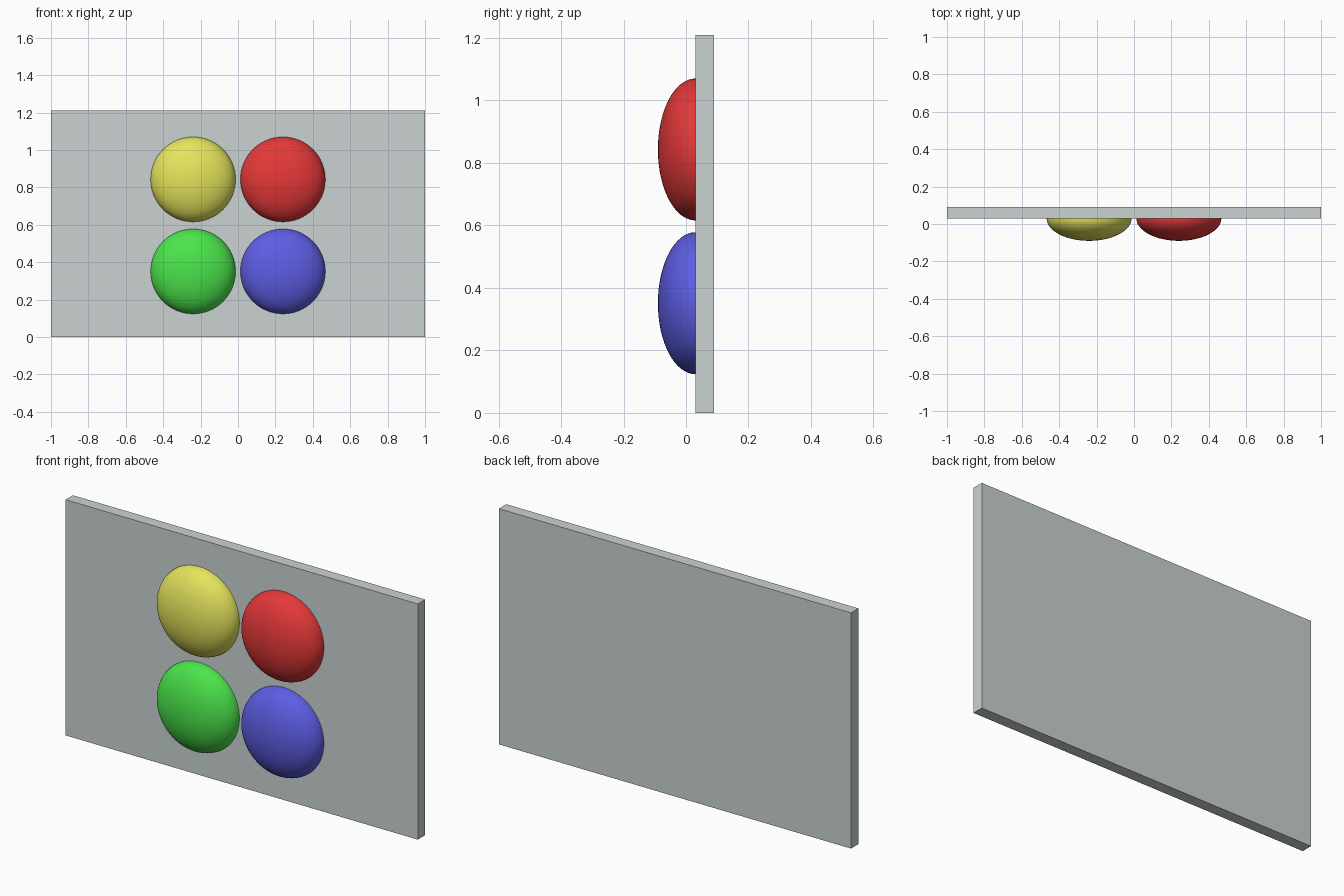
import bpy, bmesh, math
from mathutils import Matrix, Vector

if "Cube" in bpy.data.objects:
    bpy.data.objects.remove(bpy.data.objects["Cube"])


def make_material(name, color):
    mat = bpy.data.materials.new(name)
    mat.diffuse_color = (*color, 1.0)
    mat.use_nodes = True
    mat.node_tree.nodes["Principled BSDF"].inputs["Base Color"].default_value = mat.diffuse_color
    return mat


def make_object(name, bm, mat):
    mesh = bpy.data.meshes.new(name)
    bm.to_mesh(mesh)
    bm.free()
    mesh.materials.append(mat)
    obj = bpy.data.objects.new(name, mesh)
    bpy.context.collection.objects.link(obj)
    return obj


FRONT_Y = 0.03          # front surface of the panel
RADIUS, DEPTH = 0.227, 0.12

# Flat backing panel
bm = bmesh.new()
bmesh.ops.create_cube(bm, size=1.0, matrix=Matrix.Translation((0, 0.06, 0.605))
                      @ Matrix.Diagonal((2.0, 0.06, 1.21, 1.0)))
make_object("back_panel", bm, make_material("pale grey", (0.59, 0.65, 0.64)))


# Flattened half-sphere button, its pole facing forward
def dome(name, x, z, mat):
    bm = bmesh.new()
    bmesh.ops.create_uvsphere(bm, u_segments=64, v_segments=32, radius=1.0,
                              matrix=Matrix.Rotation(math.pi / 2, 4, 'X'))
    bmesh.ops.bisect_plane(bm, geom=bm.verts[:] + bm.edges[:] + bm.faces[:], dist=1e-4,
                           plane_co=(0, 0, 0), plane_no=(0, 1, 0), clear_outer=True)
    bmesh.ops.holes_fill(bm, edges=[e for e in bm.edges if e.is_boundary], sides=0)
    bmesh.ops.scale(bm, vec=(RADIUS, DEPTH, RADIUS), verts=bm.verts)
    bmesh.ops.recalc_face_normals(bm, faces=bm.faces)
    obj = make_object(name, bm, mat)
    obj.location = Vector((x, FRONT_Y, z))
    bpy.ops.object.select_all(action='DESELECT')
    obj.select_set(True)
    bpy.context.view_layer.objects.active = obj
    bpy.ops.object.shade_smooth_by_angle(angle=math.radians(40))


# Two by two grid of coloured buttons
for color, x, z, rgb in (
    ("yellow", -0.24, 0.843, (0.78, 0.78, 0.11)),
    ("red", 0.24, 0.843, (0.78, 0.04, 0.04)),
    ("green", -0.24, 0.351, (0.07, 0.78, 0.07)),
    ("blue", 0.24, 0.351, (0.11, 0.11, 0.78)),
):
    dome(color + "_button", x, z, make_material(color, rgb))
